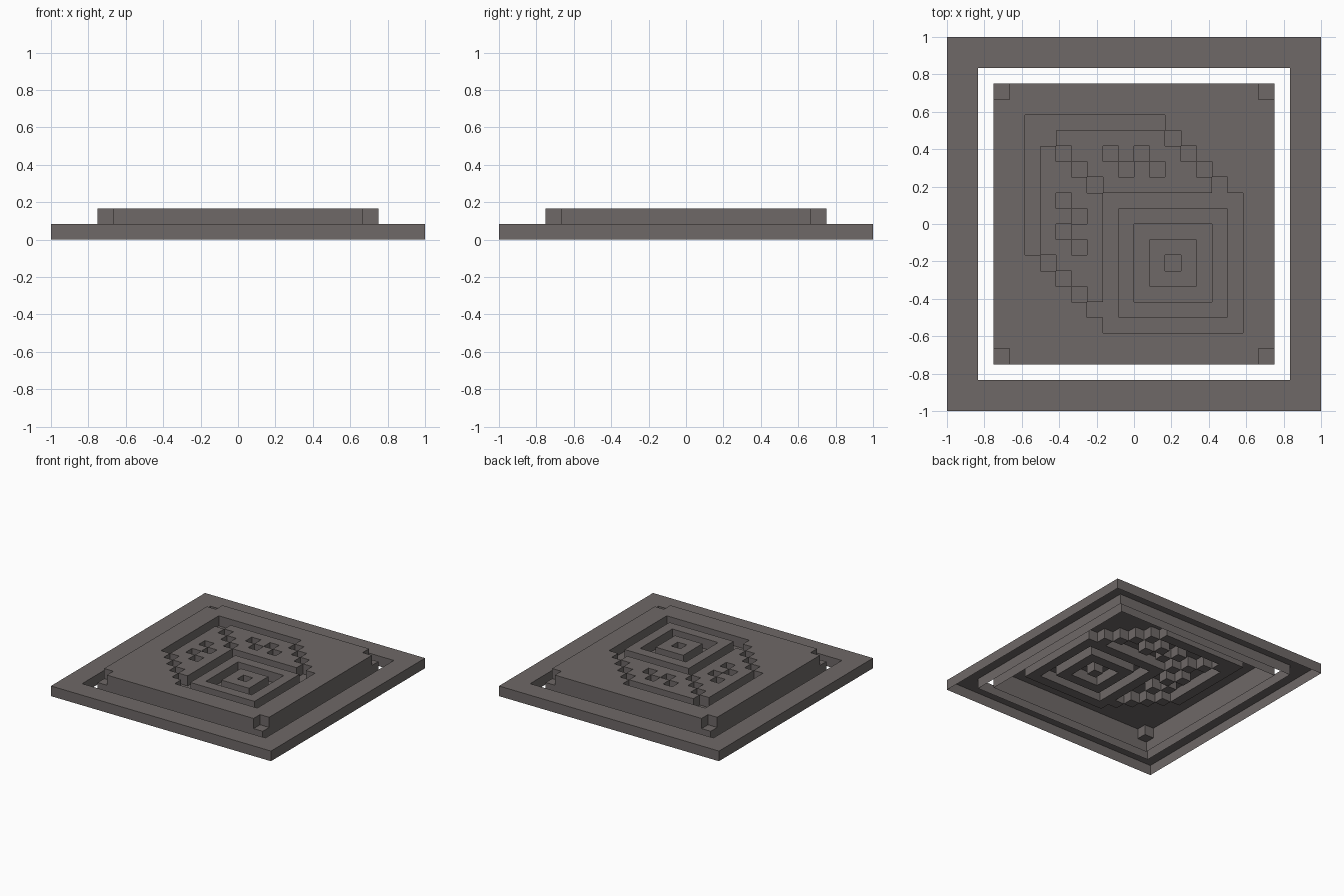
import bpy
import bmesh

if "Cube" in bpy.data.objects:
    bpy.data.objects.remove(bpy.data.objects["Cube"])

U = 1 / 12  # one block

stone = bpy.data.materials.new("warm grey")
stone.diffuse_color = (0.158, 0.140, 0.136, 1)
stone.use_nodes = True
stone.node_tree.nodes["Principled BSDF"].inputs["Base Color"].default_value = stone.diffuse_color


def square(x0, y0, n):
    """Cells of an n x n block square whose lower left corner is x0, y0."""
    return {(x, y) for x in range(x0, x0 + n) for y in range(y0, y0 + n)}


def build(name, heights):
    """Stepped open-bottomed shell: a top per cell, walls down to lower neighbours."""
    bm = bmesh.new()

    def quad(*pts):
        bm.faces.new([bm.verts.new((x * U, y * U, z * U)) for x, y, z in pts])

    for (x, y), h in heights.items():
        quad((x, y, h), (x + 1, y, h), (x + 1, y + 1, h), (x, y + 1, h))
        corners = [(x, y), (x + 1, y), (x + 1, y + 1), (x, y + 1)]
        for i, (dx, dy) in enumerate([(0, -1), (1, 0), (0, 1), (-1, 0)]):
            a, b = corners[i], corners[(i + 1) % 4]
            for z in range(heights.get((x + dx, y + dy), 0), h):
                quad((*a, z), (*b, z), (*b, z + 1), (*a, z + 1))
    bmesh.ops.remove_doubles(bm, verts=bm.verts, dist=1e-4)
    mesh = bpy.data.meshes.new(name)
    bm.to_mesh(mesh)
    bm.free()
    mesh.materials.append(stone)
    obj = bpy.data.objects.new(name, mesh)
    bpy.context.collection.objects.link(obj)


# Low outer frame
build("border_frame", {c: 1 for c in square(-12, -12, 24) - square(-10, -10, 20)})

# Engraved box drawing: front face as concentric square grooves
groove = square(-2, -7, 9) - square(-1, -6, 7)
groove |= square(0, -5, 5) - square(1, -4, 3)
groove |= {(2, -3)}

# Diagonal edge from the back corner to the front face
groove |= {(-6 + i, 5 - i) for i in range(4)}

# Back edge, stepped side edge and dots, mirrored across the diagonal
half = {(x, 6) for x in range(-7, 2)}
half |= {(2 + i, 5 - i) for i in range(4)}
half |= {(-2, 4), (-1, 3), (0, 4), (1, 3)}
groove |= half | {(-y - 1, -x - 1) for x, y in half}

# Notched corners of the panel
groove |= {(x, y) for x in (-9, 8) for y in (-9, 8)}

# Raised panel with the engraving one block deep
build("raised_panel", {c: 1 if c in groove else 2 for c in square(-9, -9, 18)})
